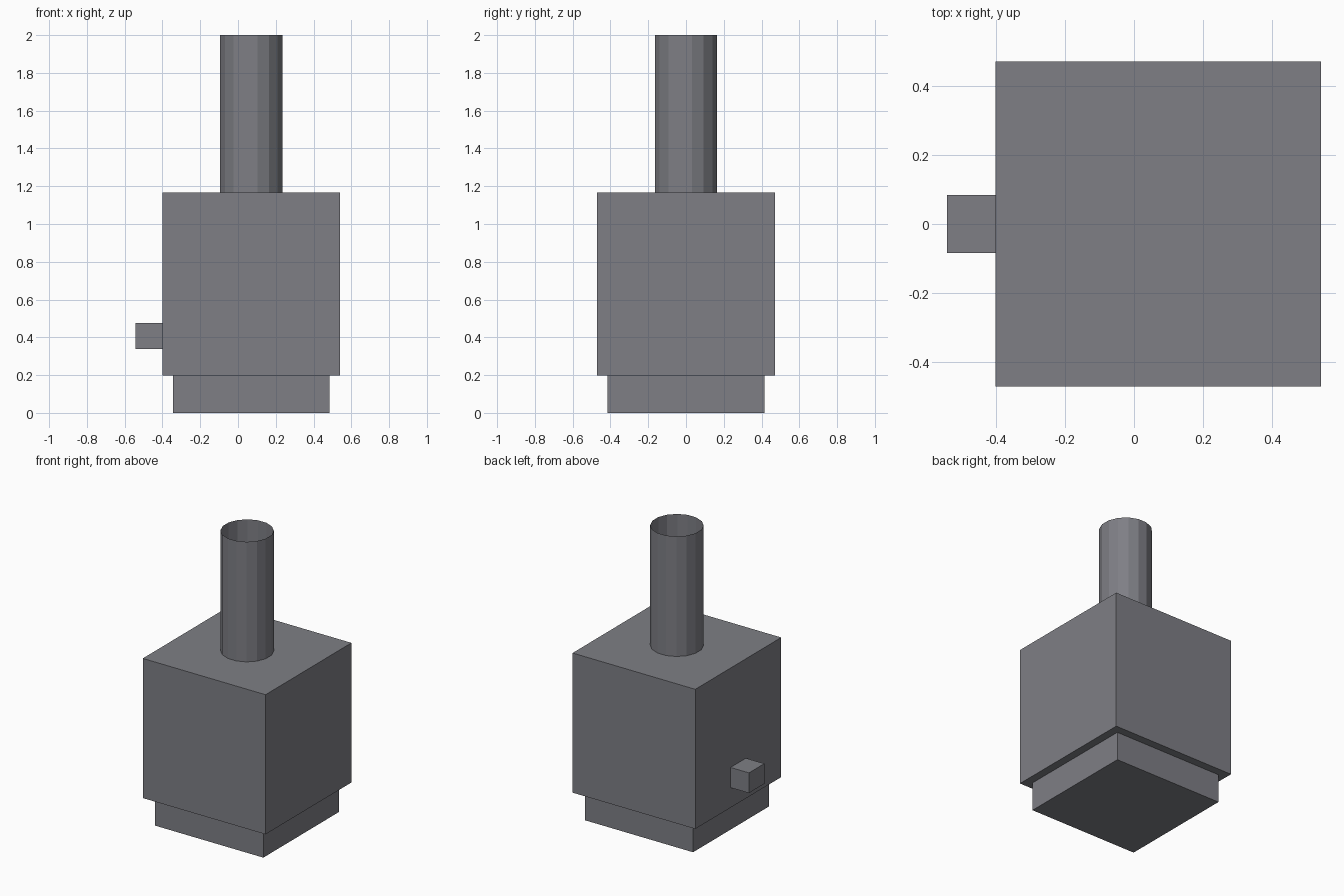
import bpy
import math

default = bpy.data.objects.get("Cube")
if default:
    bpy.data.objects.remove(default, do_unlink=True)

CENTRE_X = 0.07

# Single painted metal colour
grey = bpy.data.materials.new("grey metal")
grey.use_nodes = True
grey.diffuse_color = (0.21, 0.212, 0.235, 1)
grey.node_tree.nodes["Principled BSDF"].inputs["Base Color"].default_value = grey.diffuse_color


def finish(name):
    obj = bpy.context.object
    obj.name = name
    obj.data.materials.append(grey)
    bpy.ops.object.transform_apply(location=False, rotation=True, scale=True)
    return obj


def box(name, low, high):
    centre = [(a + b) / 2 for a, b in zip(low, high)]
    bpy.ops.mesh.primitive_cube_add(size=1, location=centre)
    bpy.context.object.scale = [b - a for a, b in zip(low, high)]
    return finish(name)


def square_block(name, half, bottom, top):
    return box(name, (CENTRE_X - half, -half, bottom), (CENTRE_X + half, half, top))


# Plinth and main body
square_block("plinth", 0.415, 0, 0.198)
square_block("body", 0.471, 0.198, 1.167)

# Small side stub on the model's right
box("side_stub", (-0.542, -0.084, 0.337), (-0.401, 0.084, 0.477))

# Thin open flue pipe, flats facing the axes
bottom, top = 1.167, 2.0
bpy.ops.mesh.primitive_cylinder_add(
    vertices=16, radius=0.168, depth=top - bottom, end_fill_type='NOTHING',
    location=(CENTRE_X, 0, (bottom + top) / 2), rotation=(0, 0, math.pi / 16))
finish("flue_pipe")
